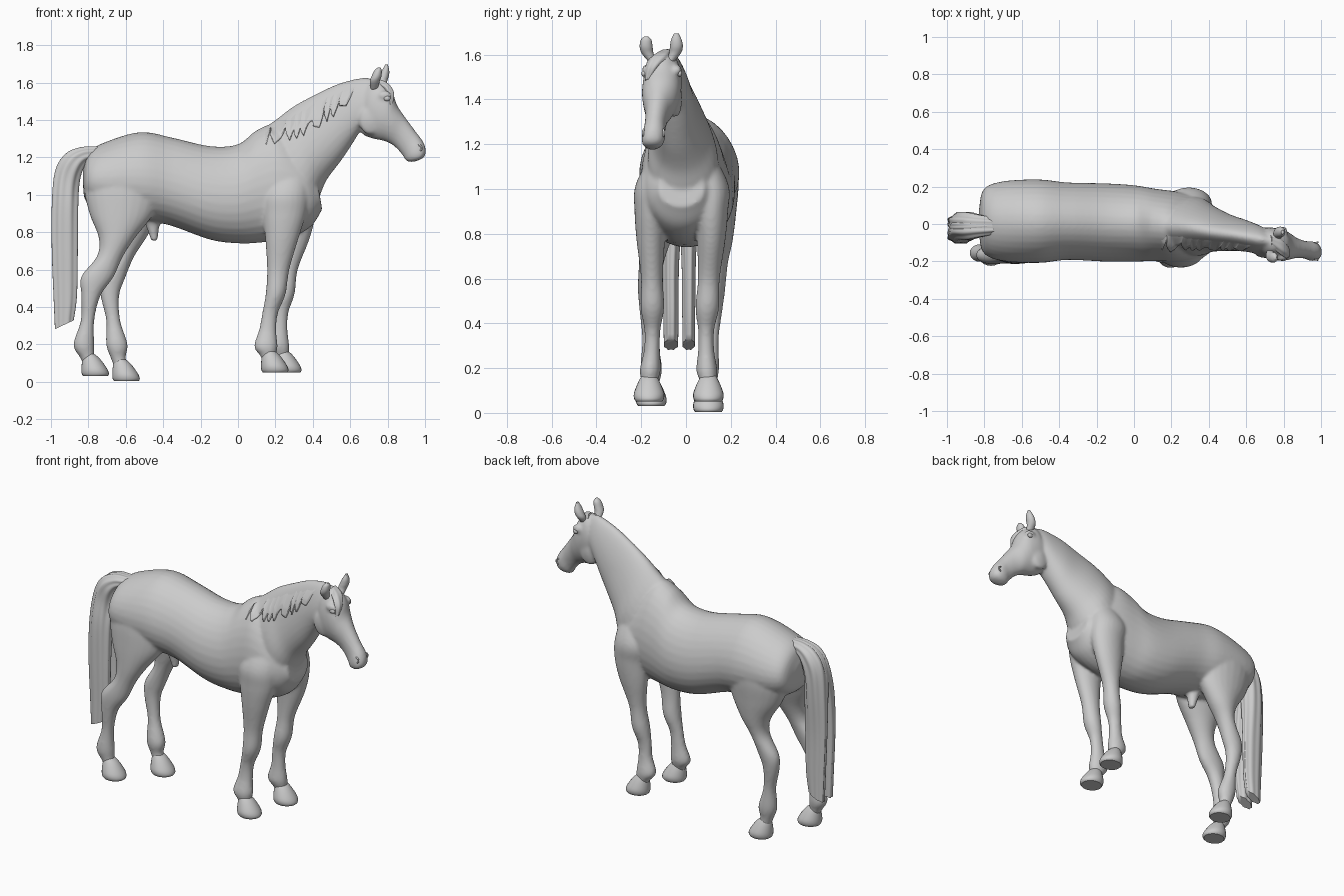
import bpy
import bmesh
import math
from mathutils import Vector

cube = bpy.data.objects.get("Cube")
if cube:
    bpy.data.objects.remove(cube, do_unlink=True)

grey = bpy.data.materials.new("plain grey")
grey.use_nodes = True
grey.diffuse_color = (0.6, 0.6, 0.6, 1)
grey.node_tree.nodes["Principled BSDF"].inputs["Base Color"].default_value = (0.6, 0.6, 0.6, 1)


def resample(rings, steps):
    """Catmull-Rom interpolation through the given rings."""
    pts = [Vector(r) for r in rings]
    pts = [2 * pts[0] - pts[1]] + pts + [2 * pts[-1] - pts[-2]]
    out = []
    for a, b, c, d in zip(pts, pts[1:], pts[2:], pts[3:]):
        for i in range(steps):
            t = i / steps
            out.append(0.5 * (2 * b + (c - a) * t + (2 * a - 5 * b + 4 * c - d) * t**2
                              + (3 * b - a - 3 * c + d) * t**3))
    return out + [pts[-2]]


def loft(bm, rings, taper=0.0, sides=32, steps=5, grooves=0, depth=0.0):
    """Skin oval rings given as (x1, z1, x2, z2, y, half_width).

    The two x, z points are opposite edges of the oval; taper narrows the first."""
    loops = []
    for x1, z1, x2, z2, y, w in resample(rings, steps):
        edge_a, edge_b = Vector((x1, y, z1)), Vector((x2, y, z2))
        mid, half = (edge_a + edge_b) / 2, (edge_a - edge_b) / 2
        loop = []
        for i in range(sides):
            a = math.tau * i / sides
            r = 1 - depth * (0.5 + 0.5 * math.cos(grooves * a))
            side = math.sin(a) * w * (1 - taper * math.cos(a))
            loop.append(bm.verts.new(mid + r * (half * math.cos(a) + Vector((0, side, 0)))))
        loops.append(loop)
    for lo, hi in zip(loops, loops[1:]):
        for i in range(sides):
            j = (i + 1) % sides
            bm.faces.new((lo[i], lo[j], hi[j], hi[i]))
    bm.faces.new(loops[0])
    bm.faces.new(loops[-1])


def level(rings):
    """Turn (front_x, back_x, z, y, half_width) into level loft rings."""
    return [(f, z, b, z, y, w) for f, b, z, y, w in rings]


def finish(bm, name, angle=60):
    bmesh.ops.recalc_face_normals(bm, faces=bm.faces)
    mesh = bpy.data.meshes.new(name)
    bm.to_mesh(mesh)
    bm.free()
    obj = bpy.data.objects.new(name, mesh)
    bpy.context.collection.objects.link(obj)
    mesh.materials.append(grey)
    bpy.ops.object.select_all(action='DESELECT')
    obj.select_set(True)
    bpy.context.view_layer.objects.active = obj
    bpy.ops.object.shade_smooth_by_angle(angle=math.radians(angle))
    return obj


def ball(bm, centre, radii):
    made = bmesh.ops.create_uvsphere(bm, u_segments=20, v_segments=12, radius=1)
    for v in made["verts"]:
        v.co = Vector(c * r for c, r in zip(v.co, radii)) + Vector(centre)


# Trunk, neck and head
skin = bmesh.new()
trunk = [(-.83, 1.14, -.83, 1.06, .01, .06), (-.795, 1.23, -.81, .96, .015, .17),
         (-.7, 1.285, -.7, .9, .015, .212), (-.52, 1.335, -.5, .86, .015, .222),
         (-.35, 1.305, -.36, .835, .015, .206), (-.15, 1.26, -.15, .76, .008, .208),
         (0, 1.27, 0, .74, .003, .203), (.1, 1.345, .13, .745, -.005, .192),
         (.2, 1.37, .28, .77, -.015, .185), (.33, 1.25, .39, .83, -.02, .16),
         (.42, 1.1, .45, .92, -.02, .1)]
neck = [(.1, 1.33, .36, .86, -.01, .15), (.2, 1.4, .43, .98, -.015, .15),
        (.3, 1.475, .475, 1.08, -.025, .12), (.42, 1.54, .55, 1.18, -.045, .095),
        (.54, 1.595, .61, 1.27, -.06, .083), (.66, 1.625, .66, 1.35, -.08, .075),
        (.72, 1.62, .7, 1.4, -.09, .06)]
head = [(.68, 1.59, .65, 1.38, -.095, .055), (.75, 1.62, .665, 1.325, -.1, .08),
        (.82, 1.56, .72, 1.3, -.11, .086), (.85, 1.48, .79, 1.285, -.118, .074),
        (.89, 1.42, .84, 1.255, -.128, .054), (.945, 1.345, .88, 1.21, -.138, .047),
        (.992, 1.28, .9, 1.18, -.145, .052), (1.005, 1.225, .93, 1.175, -.15, .044),
        (.99, 1.195, .955, 1.18, -.15, .02)]
loft(skin, trunk, taper=0.12)
loft(skin, neck, taper=0.3)
loft(skin, head, taper=-0.08)

# Forelegs, from shoulder to pastern
foreleg_front = [(.36, .22, 1.18, -.1, .04), (.38, .13, 1.02, -.135, .09), (.365, .13, .9, -.15, .08),
                 (.325, .145, .77, -.157, .064), (.275, .155, .6, -.152, .049),
                 (.255, .148, .47, -.15, .053), (.215, .13, .37, -.15, .036),
                 (.205, .113, .28, -.152, .036), (.212, .086, .19, -.16, .047),
                 (.205, .118, .14, -.163, .036), (.235, .14, .09, -.165, .036)]
foreleg_back = [(.38, .24, 1.18, .07, .04), (.41, .17, 1.02, .105, .085), (.415, .19, .9, .11, .078),
                (.385, .2, .77, .112, .064), (.32, .215, .6, .102, .049),
                (.303, .198, .47, .095, .053), (.27, .185, .37, .09, .036),
                (.265, .178, .28, .09, .036), (.275, .152, .19, .093, .047),
                (.275, .188, .14, .098, .036), (.305, .21, .09, .1, .036)]
# Hind legs, with the hock pointing back
hindleg_front = [(-.44, -.76, 1.16, -.08, .1), (-.41, -.82, 1.04, -.09, .115),
                 (-.45, -.795, .9, -.115, .098), (-.55, -.745, .77, -.14, .074),
                 (-.615, -.755, .67, -.155, .056), (-.665, -.84, .56, -.165, .05),
                 (-.735, -.838, .46, -.165, .043), (-.768, -.84, .33, -.16, .036),
                 (-.768, -.88, .2, -.155, .048), (-.765, -.845, .13, -.155, .036),
                 (-.73, -.82, .08, -.155, .036)]
hindleg_back = [(-.43, -.76, 1.16, .11, .1), (-.39, -.8, 1.04, .12, .115),
                (-.42, -.76, .9, .127, .098), (-.49, -.68, .77, .133, .076),
                (-.555, -.67, .67, .13, .058), (-.605, -.735, .55, .125, .05),
                (-.635, -.735, .46, .12, .043), (-.63, -.705, .33, .11, .036),
                (-.59, -.705, .2, .1, .048), (-.6, -.68, .125, .1, .036),
                (-.57, -.655, .06, .1, .036)]
for leg in (foreleg_front, foreleg_back, hindleg_front, hindleg_back):
    loft(skin, level(leg), sides=24)

# Sheath, brow and cheek forms blended into the skin
loft(skin, [(-.4, .89, -.52, .89, .01, .06), (-.42, .83, -.495, .84, .01, .038),
            (-.43, .75, -.465, .755, .01, .022)], sides=16)
for s in (-1, 1):
    ball(skin, (.785, -.108 + s * .066, 1.53), (.04, .024, .026))
    ball(skin, (.71, -.1 + s * .055, 1.4), (.065, .027, .08))

body = finish(skin, "horse_body", 180)
remesh = body.modifiers.new("Blend", 'REMESH')
remesh.mode = 'VOXEL'
remesh.voxel_size = 0.0095
remesh.use_smooth_shade = True
smooth = body.modifiers.new("Soften", 'SMOOTH')
smooth.factor = 0.5
smooth.iterations = 7

# Hooves: narrow sole, bulging wall, sloping up to the pastern
for name, x, y, z in (("foreleg_front", .195, -.165, .05), ("foreleg_back", .265, .1, .05),
                      ("hindleg_front", -.765, -.155, .03), ("hindleg_back", -.6, .1, .003)):
    bm = bmesh.new()
    loft(bm, level([(x + .068, x - .062, z, y, .058), (x + .075, x - .07, z + .012, y, .066),
                    (x + .068, x - .072, z + .035, y, .068), (x + .045, x - .07, z + .07, y, .056),
                    (x + .02, x - .065, z + .1, y, .042), (x - .005, x - .055, z + .12, y, .03)]),
         sides=24, steps=3)
    finish(bm, name + "_hoof", 50)

# Tail: two grooved locks hanging from the dock
for name, y, w in (("tail_lock_front", -.067, .036), ("tail_lock_back", .012, .031)):
    bm = bmesh.new()
    mid = -.01 + (y + .025) * .3
    loft(bm, [(-.74, 1.26, -.74, 1.18, mid, .035), (-.84, 1.257, -.8, 1.17, mid, .05),
              (-.925, 1.222, -.83, 1.12, mid, .065), (-.982, 1.13, -.845, 1.04, mid, .068),
              (-1, .95, -.85, .92, y * .8, .053), (-1, .7, -.852, .7, y, w + .004),
              (-.99, .45, -.857, .46, y, w), (-.982, .28, -.875, .33, y, w - .002)],
         sides=48, grooves=8, depth=0.11)
    finish(bm, name)

# Ears: pointed, hollow at the front
for name, x, y, top in (("ear_front", .735, -.178, 1.68), ("ear_back", .775, -.043, 1.695)):
    bm = bmesh.new()
    loft(bm, level([(x + .02, x - .025, 1.56, (y - .11) / 2, .02),
                    (x + .035, x - .03, 1.605, y * .9 - .011, .032),
                    (x + .045, x - .02, 1.635, y, .035), (x + .043, x - .005, 1.665, y, .029),
                    (x + .03, x + .012, top, y, .012)]), sides=24, grooves=1, depth=0.4)
    finish(bm, name)

# Mane: a sheet on one side of the neck, thickening downwards into jagged locks
bm = bmesh.new()
columns, rows = 180, 14
grid = []
for i in range(columns + 1):
    t = i / columns
    x = .14 + .5 * t
    crest = 1.335 + .37 * t - .11 * t * t
    lock = (t * 9 + .3 * math.sin(t * 17)) % 1
    tooth = abs(lock - .35) * (.1 + .03 * math.sin(t * 29))
    fall = .03 + .14 * math.sin(math.pi * (.1 + .75 * t)) - tooth
    grid.append([bm.verts.new((x - .03 * t * k / rows, -.4, crest - fall * k / rows))
                 for k in range(rows + 1)])
for a, b in zip(grid, grid[1:]):
    for k in range(rows):
        bm.faces.new((a[k], b[k], b[k + 1], a[k + 1]))
bm.verts.index_update()
mane = finish(bm, "mane")
group = mane.vertex_groups.new(name="thick")
for v in mane.data.vertices:
    column, row = divmod(v.index, rows + 1)
    ends = min(column, columns - column) / 12
    group.add([v.index], min(1, row / rows * 1.4, ends), 'REPLACE')
wrap = mane.modifiers.new("Lay on neck", 'SHRINKWRAP')
wrap.target = body
wrap.wrap_method = 'PROJECT'
wrap.use_project_y = True
wrap.use_positive_direction = True
wrap.use_negative_direction = False
wrap.offset = -0.004
solid = mane.modifiers.new("Thickness", 'SOLIDIFY')
solid.thickness = 0.028
solid.offset = 0
solid.vertex_group = group.name

# Forelock swept across the brow
bm = bmesh.new()
loft(bm, [(.74, 1.625, .72, 1.58, -.09, .03), (.8, 1.6, .77, 1.56, -.12, .045),
          (.835, 1.55, .79, 1.53, -.15, .032), (.83, 1.49, .805, 1.48, -.172, .012)],
     grooves=6, depth=0.12)
finish(bm, "forelock")

# Eyes and nostril rims
for side, s in (("front", -1), ("back", 1)):
    bm = bmesh.new()
    ball(bm, (.797, -.108 + s * .08, 1.515), (.018, .011, .014))
    finish(bm, "eye_" + side)
    bpy.ops.mesh.primitive_torus_add(
        major_radius=.015, minor_radius=.005, major_segments=20, minor_segments=8,
        location=(.968, -.145 + s * .042, 1.25), rotation=(math.pi / 2, 0, s * .35))
    rim = bpy.context.object
    rim.name = "nostril_" + side
    rim.data.materials.append(grey)
    bpy.ops.object.shade_smooth_by_angle(angle=math.radians(60))
